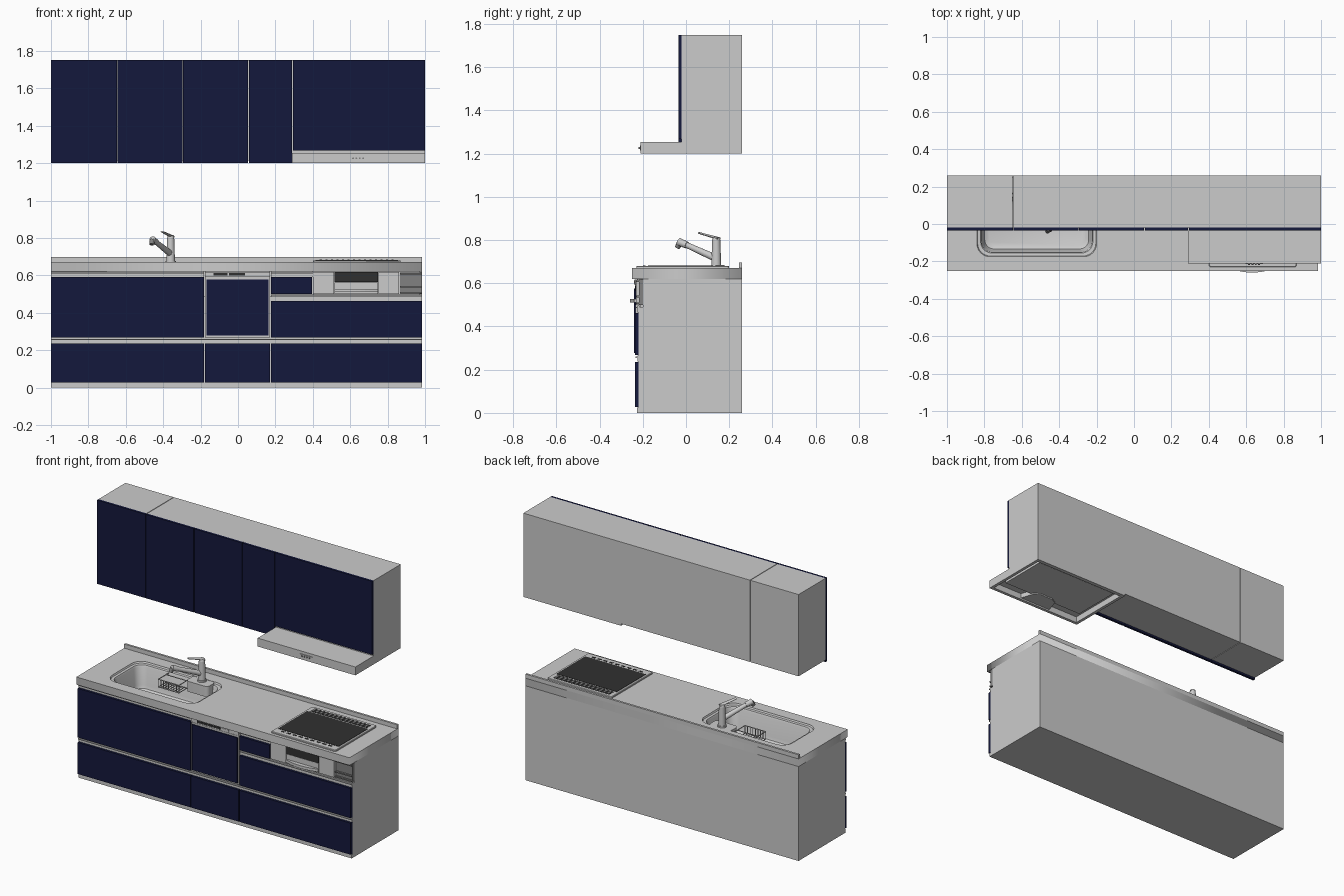
import bpy, bmesh, math
from mathutils import Vector, Matrix

if "Cube" in bpy.data.objects:
    bpy.data.objects.remove(bpy.data.objects["Cube"])

def material(name, rgb):
    m = bpy.data.materials.new(name)
    m.diffuse_color = (*rgb, 1)
    m.use_nodes = True
    m.node_tree.nodes["Principled BSDF"].inputs["Base Color"].default_value = m.diffuse_color
    return m

NAVY = material("navy", (.007, .009, .045))
BLACK = material("black", (.03, .03, .03))
DARK = material("dark_grey", (.22, .22, .22))

def add(name, bm, mat=None, smooth=False):
    bmesh.ops.recalc_face_normals(bm, faces=bm.faces)
    me = bpy.data.meshes.new(name)
    bm.to_mesh(me)
    bm.free()
    ob = bpy.data.objects.new(name, me)
    bpy.context.collection.objects.link(ob)
    if mat:
        me.materials.append(mat)
    if smooth:
        bpy.ops.object.select_all(action='DESELECT')
        ob.select_set(True)
        bpy.context.view_layer.objects.active = ob
        bpy.ops.object.shade_smooth_by_angle(angle=math.radians(35))
    return ob

def box(name, x0, x1, y0, y1, z0, z1, mat=None):
    bm = bmesh.new()
    bmesh.ops.create_cube(bm, size=1)
    for v in bm.verts:
        v.co = ((x0 + x1) / 2 + v.co.x * (x1 - x0), (y0 + y1) / 2 + v.co.y * (y1 - y0),
                (z0 + z1) / 2 + v.co.z * (z1 - z0))
    return add(name, bm, mat)

def rod(name, a, b, r1, r2=None, mat=None, seg=24, flat=1):
    a, b = Vector(a), Vector(b)
    d = b - a
    bm = bmesh.new()
    bmesh.ops.create_cone(bm, cap_ends=True, segments=seg, radius1=r1, radius2=r2 or r1, depth=d.length)
    rot = d.to_track_quat('Z', 'Y').to_matrix().to_4x4()
    bmesh.ops.transform(bm, matrix=Matrix.Translation((a + b) / 2) @ rot @ Matrix.Diagonal((1, flat, 1, 1)),
                        verts=bm.verts)
    return add(name, bm, mat, True)

def loft(name, loops, cap_start=False, cap_end=True, mat=None, smooth=True):
    bm = bmesh.new()
    rings = [[bm.verts.new(p) for p in loop] for loop in loops]
    n = len(rings[0])
    for r, s in zip(rings, rings[1:]):
        for i in range(n):
            bm.faces.new((r[i], r[(i + 1) % n], s[(i + 1) % n], s[i]))
    if cap_start:
        bm.faces.new(rings[0])
    if cap_end:
        bm.faces.new(rings[-1])
    return add(name, bm, mat, smooth)

def round_rect(x0, x1, y0, y1, r, z, inset=0, n=8):
    x0, x1, y0, y1 = x0 + inset, x1 - inset, y0 + inset, y1 - inset
    r = max(r - inset * .5, .01)
    pts = []
    for k, (cx, cy) in enumerate(((x1 - r, y1 - r), (x0 + r, y1 - r), (x0 + r, y0 + r), (x1 - r, y0 + r))):
        for i in range(n + 1):
            t = math.pi / 2 * (k + i / n)
            pts.append((cx + r * math.cos(t), cy + r * math.sin(t), z))
    return pts

L, R = -1.0, .985

# wall cabinets: two carcass units and five doors
box("wall_cabinet_left", -1, -.65, -.02, .26, 1.213, 1.75)
box("wall_cabinet_middle", -.646, .29, -.02, .26, 1.213, 1.75)
box("wall_cabinet_hood_side", .29, 1, -.02, .26, 1.255, 1.75)
for i, (a, b, z) in enumerate(((-1, -.648, 1.2), (-.643, -.298, 1.2), (-.293, .053, 1.2),
                               (.058, .288, 1.2), (.293, 1, 1.268))):
    box(f"wall_door_{i}", a, b, -.035, -.02, z, 1.75, NAVY)

# range hood, open underneath with a baffle plate
box("hood_top", .29, 1, -.21, .26, 1.24, 1.255)
box("hood_rim_front", .29, 1, -.21, -.19, 1.2, 1.24)
box("hood_rim_back", .29, 1, .235, .26, 1.2, 1.24)
box("hood_rim_left", .29, .31, -.19, .235, 1.2, 1.24)
box("hood_rim_right", .98, 1, -.19, .235, 1.2, 1.24)
box("hood_baffle", .345, .945, -.12, .21, 1.218, 1.232)
loft("hood_lamp_housing", [[(x, y, z) for x, y in ((.53, -.19), (.76, -.19), (.73, -.1), (.69, -.08),
     (.6, -.08), (.56, -.1))] for z in (1.24, 1.21)], smooth=False)
box("hood_control_plate", .595, .69, -.214, -.21, 1.215, 1.237)
for i in range(4):
    rod(f"hood_button_{i}", (.615 + i * .018, -.214, 1.226), (.615 + i * .018, -.219, 1.226), .005, mat=DARK, seg=12)

# base carcass, left hollow above for the sink
box("base_carcass", L, R, -.22, .26, 0, .49)
box("base_left_side", L, L + .015, -.22, .26, .49, .62)
box("base_right_side", R - .015, R, -.2, .26, .49, .62)
box("base_back", L + .015, R - .015, .245, .26, .49, .62)
box("toe_kick", L, R, -.227, -.22, 0, .024)

# drawer fronts
for i, (a, b, z0, z1) in enumerate(((L, -.181, .028, .235), (-.176, .17, .028, .235), (.176, R, .028, .235),
                                    (L, -.181, .268, .59), (.176, R, .268, .463), (.176, .395, .5, .59))):
    box(f"drawer_front_{i}", a, b, -.237, -.22, z0, z1, NAVY)

# recessed finger rails with a lip
for name, a, b, z0, z1 in (("low", L, R, .237, .266), ("grill", .176, R, .465, .497),
                           ("left_top", L, -.181, .592, .62), ("right_top", .176, .4, .592, .62)):
    box(f"rail_{name}", a, b, -.225, -.215, z0, z1)
    box(f"rail_lip_{name}", a, b, -.234, -.225, z1 - .012, z1 - .006)

# dishwasher
box("dishwasher_body", -.176, .17, -.228, .2, .491, .62)
box("dishwasher_frame", -.176, .17, -.233, -.22, .268, .588)
box("dishwasher_panel", -.168, .162, -.24, -.233, .278, .577, NAVY)
box("dishwasher_control_strip", -.176, .17, -.238, -.22, .592, .618)
for i, (a, b) in enumerate(((-.13, -.055), (-.048, .038))):
    box(f"dishwasher_display_{i}", a, b, -.241, -.238, .599, .612, BLACK)
box("dishwasher_button", .05, .1, -.24, -.238, .602, .61)

# grill oven under the cooktop
box("grill_body", .4, .97, -.21, .2, .49, .62)
box("grill_left_panel", .4, .512, -.232, -.21, .5, .618)
box("grill_right_panel", .752, .86, -.232, -.21, .5, .618)
box("grill_door", .515, .749, -.232, -.21, .5, .562)
box("grill_window", .515, .749, -.234, -.21, .564, .618, BLACK)
bow = [(.515 + .234 * i / 10, -.24 - .02 * math.sin(math.pi * i / 10)) for i in range(11)]
outline = bow + [(x, -.23) for x in (.749, .515)]
loft("grill_handle", [[(x, y, z) for x, y in outline] for z in (.51, .528)], True, smooth=False)
box("grill_side_recess", .866, R, -.218, -.2, .5, .618, DARK)
for z in (.503, .535, .605):
    box("grill_side_slat", .866, R, -.23, -.218, z, z + .008, DARK)

# worktop with a rounded sink opening
SINK = (-.84, -.2, -.175, .165, .07)
cu = bpy.data.curves.new("worktop", 'CURVE')
cu.dimensions, cu.fill_mode, cu.extrude = '2D', 'BOTH', .025
for pts in ([(L, -.25, 0), (R, -.25, 0), (R, .26, 0), (L, .26, 0)], round_rect(*SINK, 0)):
    sp = cu.splines.new('POLY')
    sp.points.add(len(pts) - 1)
    for p, q in zip(sp.points, pts):
        p.co = (*q, 1)
    sp.use_cyclic_u = True
top = bpy.data.objects.new("worktop", cu)
bpy.context.collection.objects.link(top)
top.location.z = .645
bpy.ops.object.select_all(action='DESELECT')
top.select_set(True)
bpy.context.view_layer.objects.active = top
bpy.ops.object.convert(target='MESH')
box("backsplash", L, R, .246, .26, .67, .697)

# sink basin, drain, faucet deck and wire rack
loft("sink_basin", [round_rect(*SINK, z, i) for i, z in ((0, .668), (.004, .66), (.02, .658), (.025, .648),
                                                        (.035, .535), (.042, .515), (.06, .505))])
rod("sink_drain", (-.62, .04, .504), (-.62, .04, .51), .045)
rod("sink_drain_cap", (-.62, .04, .51), (-.62, .04, .514), .028, mat=DARK)
loft("faucet_deck", [round_rect(-.44, -.28, .085, .17, .025, z) for z in (.6, .668)])
for y in (.03, .11):
    for z in (.605, .655):
        rod("rack_rail", (-.6, y, z), (-.45, y, z), .003, seg=8)
for i in range(9):
    x = -.6 + .15 * i / 8
    rod("rack_wire_front", (x, .03, .605), (x, .03, .655), .0025, seg=8)
    rod("rack_wire_floor", (x, .03, .605), (x, .11, .605), .0025, seg=8)
for x in (-.6, -.45):
    rod("rack_side", (x, .03, .655), (x, .14, .655), .003, seg=8)

# faucet
rod("faucet_base", (-.36, .14, .668), (-.36, .14, .678), .028)
rod("faucet_body", (-.36, .14, .675), (-.36, .14, .8), .023, .019)
rod("faucet_cap", (-.36, .14, .8), (-.36, .14, .815), .019, .015)
rod("faucet_spout", (-.36, .14, .715), (-.445, -.01, .783), .017, .013)
rod("faucet_head", (-.437, .004, .777), (-.458, -.033, .792), .016, .018)
rod("faucet_outlet", (-.456, -.028, .788), (-.463, -.04, .765), .015, .012, DARK)
rod("faucet_lever", (-.352, .152, .807), (-.405, .06, .833), .016, .01, flat=.4)

# cooktop with glass, rear vents and front touch keys
loft("cooktop_frame", [round_rect(.4, .87, -.23, .2, .012, z, i) for i, z in
                       ((0, .67), (0, .677), (.003, .68))], smooth=False)
box("cooktop_glass", .415, .855, -.175, .125, .68, .682, BLACK)
box("cooktop_vent_bed", .43, .84, .135, .18, .68, .681, BLACK)
for i in range(14):
    x = .437 + i * .0295
    box("cooktop_vent_bar", x, x + .012, .137, .178, .681, .684, DARK)
for i in range(9):
    x = .45 + i * .043
    box("cooktop_key", x, x + .025, -.2, -.187, .68, .6815, BLACK)
